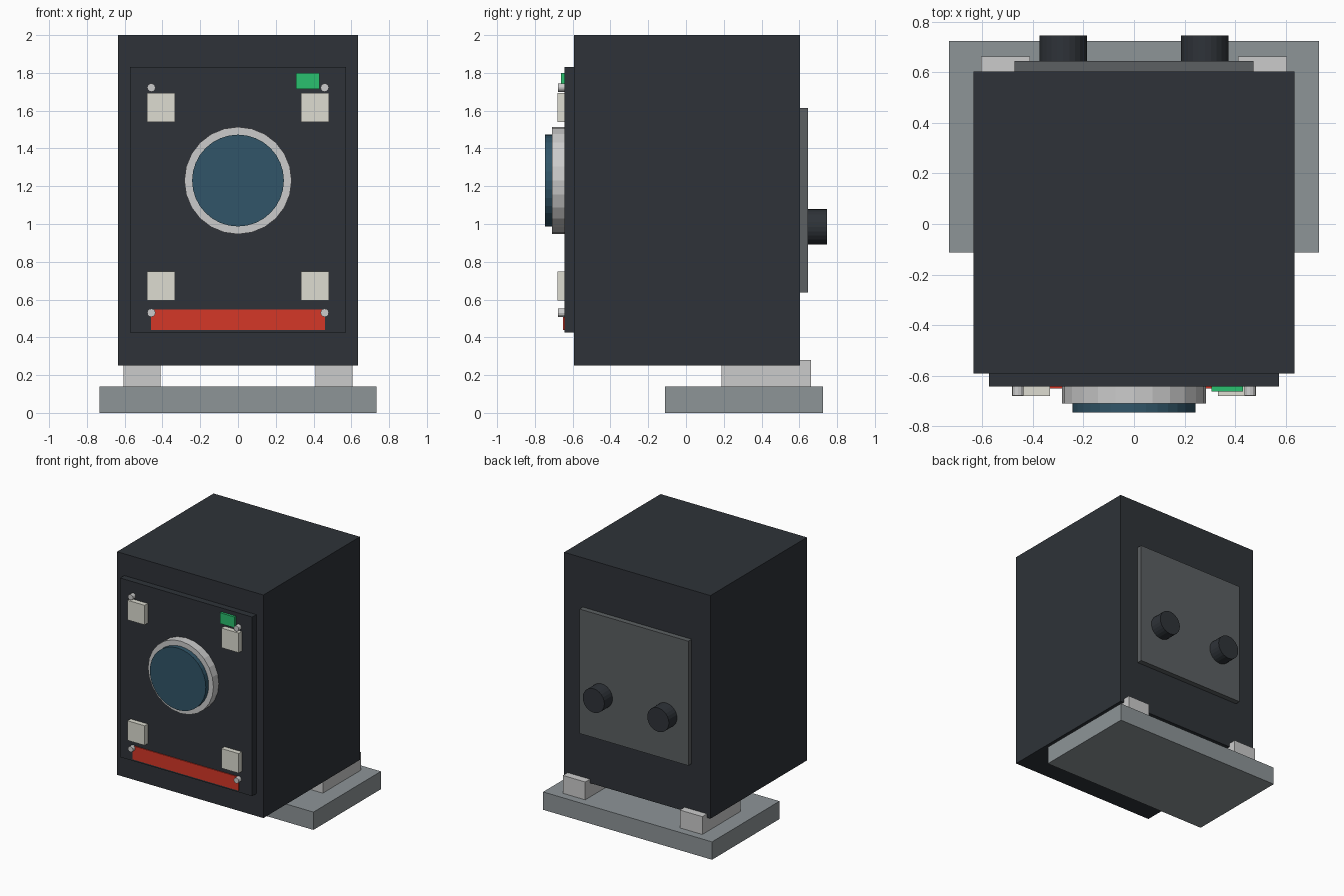
import bpy, bmesh, math
from mathutils import Matrix

if "Cube" in bpy.data.objects:
    bpy.data.objects.remove(bpy.data.objects["Cube"])


def material(name, rgb):
    m = bpy.data.materials.new(name)
    m.diffuse_color = [(c / 255) ** 2.2 for c in rgb] + [1]
    m.use_nodes = True
    m.node_tree.nodes["Principled BSDF"].inputs["Base Color"].default_value = m.diffuse_color
    return m


DARK = material("dark_housing", (50, 54, 59))
GREY = material("back_grey", (92, 96, 98))
BASE = material("base_grey", (140, 147, 150))
SILVER = material("silver", (188, 191, 192))
CREAM = material("cream", (220, 219, 208))
BLUE = material("blue_glass", (52, 86, 104))
RED = material("red", (212, 58, 44))
GREEN = material("green", (46, 190, 110))


def finish(name, bm, mat):
    me = bpy.data.meshes.new(name)
    bmesh.ops.recalc_face_normals(bm, faces=bm.faces)
    bm.to_mesh(me)
    bm.free()
    me.materials.append(mat)
    ob = bpy.data.objects.new(name, me)
    bpy.context.collection.objects.link(ob)
    return ob


def box(name, x, y, z, mat):
    """Box from (min, max) ranges on each axis."""
    bm = bmesh.new()
    size = [b - a for a, b in (x, y, z)]
    mid = [(a + b) / 2 for a, b in (x, y, z)]
    bmesh.ops.create_cube(bm, size=1, matrix=Matrix.Translation(mid) @ Matrix.Diagonal((*size, 1)))
    return finish(name, bm, mat)


def disc(name, x, z, r, y, sides, mat):
    """Cylinder lying along y."""
    bm = bmesh.new()
    mtx = Matrix.Translation((x, (y[0] + y[1]) / 2, z)) @ Matrix.Rotation(math.pi / 2, 4, 'X')
    bmesh.ops.create_cone(bm, cap_ends=True, segments=sides, radius1=r, radius2=r,
                          depth=y[1] - y[0], matrix=mtx)
    return finish(name, bm, mat)


# Housing and panels
box("housing", (-0.635, 0.635), (-0.592, 0.604), (0.25, 2.0), DARK)
box("front_panel", (-0.573, 0.573), (-0.643, -0.58), (0.425, 1.83), DARK)
box("back_panel", (-0.472, 0.472), (0.59, 0.645), (0.638, 1.614), GREY)

# Base plate
box("base_plate", (-0.733, 0.733), (-0.112, 0.724), (0, 0.14), BASE)

# Round window and its rim
disc("window_rim", 0, 1.23, 0.284, (-0.71, -0.63), 24, SILVER)
disc("window_glass", 0, 1.23, 0.243, (-0.746, -0.66), 32, BLUE)

# Mirrored parts: rails, back knobs, pads, screws
for side, s in (("left", -1), ("right", 1)):
    box(f"rail_{side}", sorted((s * 0.411, s * 0.605)), (0.187, 0.662), (0.13, 0.28), SILVER)
    disc(f"back_knob_{side}", s * 0.28, 0.985, 0.094, (0.63, 0.746), 24, DARK)
    for level, pad_z, screw_z in (("upper", 1.617, 1.722), ("lower", 0.672, 0.53)):
        box(f"pad_{level}_{side}", sorted((s * 0.333, s * 0.483)), (-0.681, -0.63),
            (pad_z - 0.077, pad_z + 0.077), CREAM)
        disc(f"screw_{level}_{side}", s * 0.459, screw_z, 0.022, (-0.678, -0.63), 12, SILVER)

# Coloured strip and indicator
box("red_strip", (-0.46, 0.46), (-0.65, -0.63), (0.44, 0.547), RED)
box("indicator", (0.306, 0.431), (-0.662, -0.63), (1.715, 1.8), GREEN)
